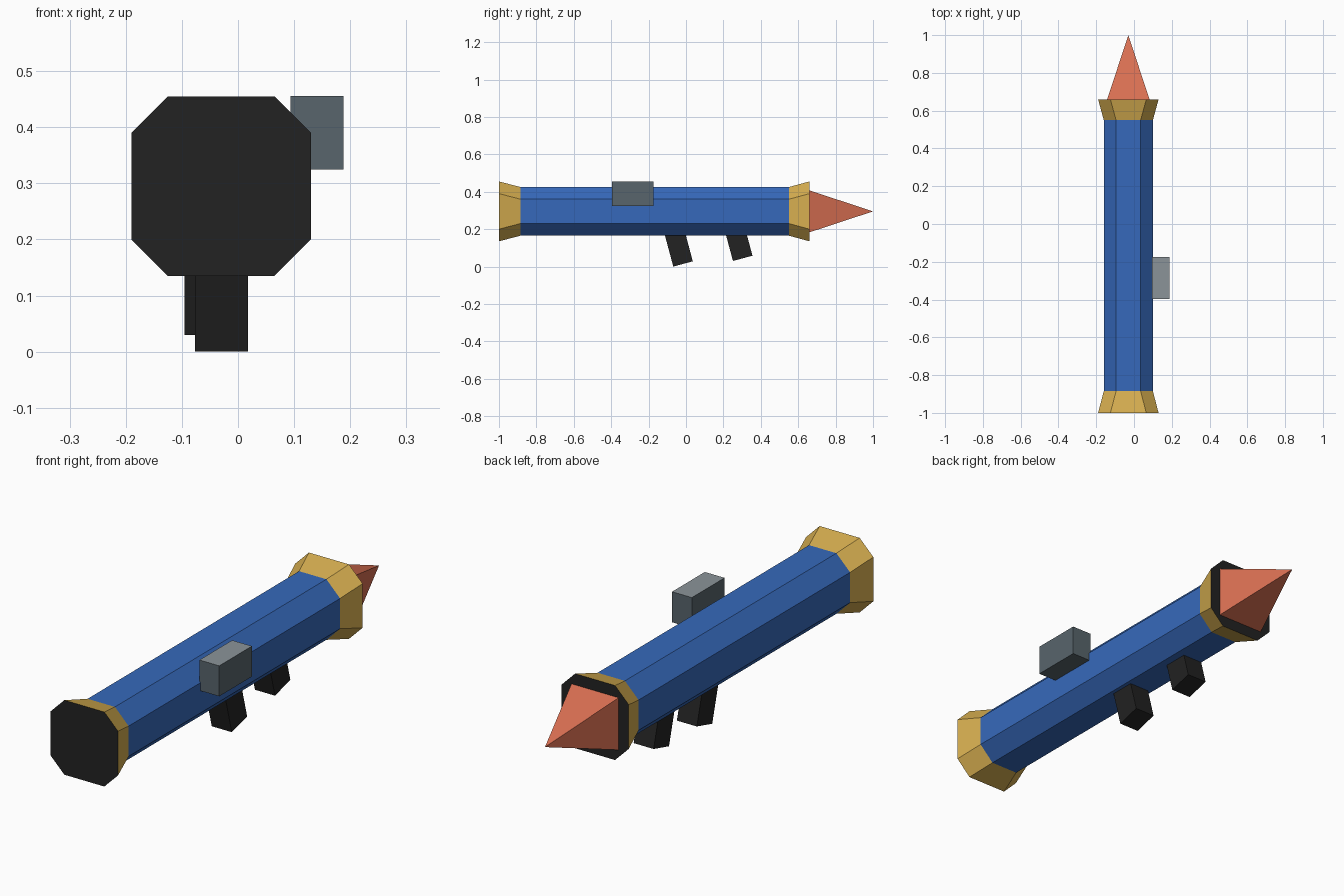
import bpy, bmesh, math
from mathutils import Vector

if "Cube" in bpy.data.objects:
    bpy.data.objects.remove(bpy.data.objects["Cube"])


def srgb(h):
    vals = [int(h[i:i + 2], 16) / 255 for i in (0, 2, 4)]
    return [v / 12.92 if v <= 0.04045 else ((v + 0.055) / 1.055) ** 2.4 for v in vals] + [1]


def material(name, h):
    m = bpy.data.materials.new(name)
    m.diffuse_color = srgb(h)
    m.use_nodes = True
    m.node_tree.nodes["Principled BSDF"].inputs["Base Color"].default_value = m.diffuse_color
    return m


BLUE = material("blue", "3669BB")
GOLD = material("gold", "D6AE50")
BLACK = material("black", "222222")
ORANGE = material("orange", "DB7053")
GREY = material("slate grey", "58656C")
LIGHT = material("light grey", "8B9499")

CX, CZ, CHAMFER = -0.03, 0.295, 0.065


def finish(name, bm, mats, rule=None):
    bmesh.ops.recalc_face_normals(bm, faces=bm.faces)
    bm.normal_update()
    if rule:
        for f in bm.faces:
            f.material_index = rule(f)
    me = bpy.data.meshes.new(name)
    bm.to_mesh(me)
    bm.free()
    for m in mats:
        me.materials.append(m)
    ob = bpy.data.objects.new(name, me)
    bpy.context.collection.objects.link(ob)
    return ob


def octagon_tube(name, y0, r0, y1, r1, mats, rule=None):
    """Chamfered-square tube running along y."""
    bm = bmesh.new()
    rings = []
    for y, r in ((y0, r0), (y1, r1)):
        k = r - CHAMFER
        pts = [(r, -k), (r, k), (k, r), (-k, r), (-r, k), (-r, -k), (-k, -r), (k, -r)]
        rings.append([bm.verts.new((CX + x, y, CZ + z)) for x, z in pts])
    for i in range(8):
        j = (i + 1) % 8
        bm.faces.new((rings[0][i], rings[0][j], rings[1][j], rings[1][i]))
    for ring in rings:
        bm.faces.new(ring)
    return finish(name, bm, mats, rule)


def end_cap(f):
    return 1 if abs(f.normal.y) > 0.9 else 0


# Launch tube and the flared ends with black mouths
octagon_tube("tube", -0.885, 0.13, 0.55, 0.13, [BLUE])
octagon_tube("rear_flare", -1.0, 0.16, -0.885, 0.13, [GOLD, BLACK], end_cap)
octagon_tube("muzzle_flare", 0.55, 0.13, 0.66, 0.16, [GOLD, BLACK], end_cap)

# Four-sided warhead
bm = bmesh.new()
h = 0.112
base = [bm.verts.new((CX + x * h, 0.66, CZ + z * h)) for x, z in ((-1, -1), (1, -1), (1, 1), (-1, 1))]
tip = bm.verts.new((CX, 1.0, CZ))
for i in range(4):
    bm.faces.new((base[i], base[(i + 1) % 4], tip))
finish("warhead", bm, [ORANGE])

# Sight box with a lighter top
bm = bmesh.new()
bmesh.ops.create_cube(bm, size=1)
for v in bm.verts:
    v.co = Vector((0.141 + v.co.x * 0.094, -0.285 + v.co.y * 0.222, 0.39 + v.co.z * 0.131))
finish("sight", bm, [GREY, LIGHT], lambda f: 1 if f.normal.z > 0.9 else 0)


# Slanted grips
def grip(name, x0, x1, y, z, length):
    a = math.radians(15)
    across = Vector((0, math.cos(a), math.sin(a))) * 0.108
    up = Vector((0, -math.sin(a), math.cos(a))) * length
    p = Vector((x0, y, z))
    bm = bmesh.new()
    f = bm.faces.new([bm.verts.new(q) for q in (p, p + across, p + across + up, p + up)])
    ext = bmesh.ops.extrude_face_region(bm, geom=[f])
    for v in ext["geom"]:
        if isinstance(v, bmesh.types.BMVert):
            v.co.x = x1
    finish(name, bm, [BLACK])


grip("rear_grip", -0.077, 0.018, -0.068, 0.0, 0.21)
grip("front_grip", -0.095, 0.0, 0.251, 0.03, 0.18)
